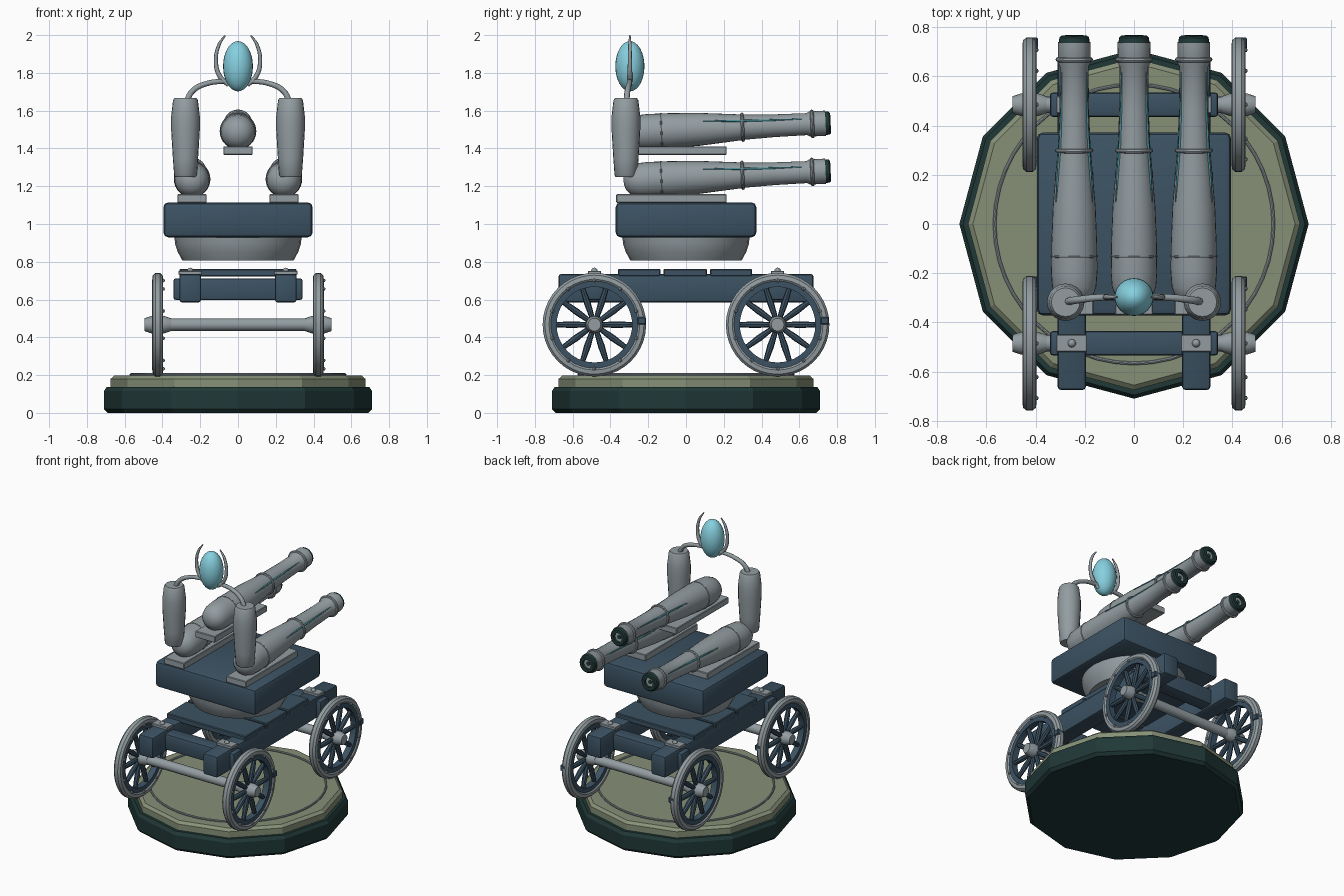
import bpy, bmesh, math
from mathutils import Vector, Matrix

if "Cube" in bpy.data.objects:
    bpy.data.objects.remove(bpy.data.objects["Cube"])


def material(name, rgb):
    m = bpy.data.materials.new(name)
    m.diffuse_color = (*rgb, 1)
    m.use_nodes = True
    m.node_tree.nodes["Principled BSDF"].inputs["Base Color"].default_value = m.diffuse_color
    return m


IRON = material("grey_iron", (0.29, 0.335, 0.355))
BLUE = material("slate_blue", (0.045, 0.085, 0.125))
SAGE = material("sage_green", (0.24, 0.28, 0.185))
DARK = material("dark_green", (0.014, 0.04, 0.038))
CYAN = material("pale_cyan", (0.24, 0.63, 0.74))
TEAL = material("teal", (0.06, 0.28, 0.33))


def finish(bm, name, mat, matrix=None, smooth=True):
    bmesh.ops.recalc_face_normals(bm, faces=bm.faces)
    me = bpy.data.meshes.new(name)
    bm.to_mesh(me)
    bm.free()
    if matrix is not None:
        me.transform(matrix)
    ob = bpy.data.objects.new(name, me)
    bpy.context.collection.objects.link(ob)
    me.materials.append(mat)
    if smooth:
        bpy.ops.object.select_all(action='DESELECT')
        ob.select_set(True)
        bpy.context.view_layer.objects.active = ob
        bpy.ops.object.shade_smooth_by_angle(angle=math.radians(35))
    return ob


def box(name, mat, center, size, bevel=0.0, segments=2):
    bm = bmesh.new()
    bmesh.ops.create_cube(bm, size=1)
    bmesh.ops.scale(bm, vec=size, verts=bm.verts)
    if bevel:
        bmesh.ops.bevel(bm, geom=bm.edges[:], offset=bevel, segments=segments,
                        profile=0.5, affect='EDGES')
    return finish(bm, name, mat, Matrix.Translation(center))


def lathe(name, mat, profile, matrix=None, n=24, ring=False, smooth=True):
    """Revolve (radius, height) points about z; ring closes the section."""
    bm = bmesh.new()
    rows = [[bm.verts.new((r * math.cos(2 * math.pi * i / n),
                           r * math.sin(2 * math.pi * i / n), z)) for i in range(n)]
            for r, z in profile]
    pairs = list(zip(rows, rows[1:])) + ([(rows[-1], rows[0])] if ring else [])
    for a, b in pairs:
        for i in range(n):
            j = (i + 1) % n
            bm.faces.new((a[i], a[j], b[j], b[i]))
    if not ring:
        bm.faces.new(rows[0][::-1])
        bm.faces.new(rows[-1])
    return finish(bm, name, mat, matrix, smooth)


def hoop(name, mat, radius, minor, matrix, n=32):
    section = [(radius + minor * math.cos(k * math.pi / 4),
                minor * math.sin(k * math.pi / 4)) for k in range(8)]
    return lathe(name, mat, section, matrix, n, ring=True)


def ball(name, mat, center, size, u=10, v=6):
    bm = bmesh.new()
    bmesh.ops.create_uvsphere(bm, u_segments=u, v_segments=v, radius=1)
    bmesh.ops.scale(bm, vec=size, verts=bm.verts)
    return finish(bm, name, mat, Matrix.Translation(center))


def along(start, direction):
    """Place a lathe at start, its axis running along direction."""
    q = Vector((0, 0, 1)).rotation_difference(Vector(direction))
    return Matrix.Translation(start) @ q.to_matrix().to_4x4()


def tube(name, mat, points, radii):
    cu = bpy.data.curves.new(name, 'CURVE')
    cu.dimensions = '3D'
    cu.bevel_depth = 1
    cu.bevel_resolution = 2
    cu.resolution_u = 6
    cu.use_fill_caps = True
    sp = cu.splines.new('BEZIER')
    sp.bezier_points.add(len(points) - 1)
    for bp, p, r in zip(sp.bezier_points, points, radii):
        bp.co, bp.radius = p, r
        bp.handle_left_type = bp.handle_right_type = 'AUTO'
    ob = bpy.data.objects.new(name, cu)
    bpy.context.collection.objects.link(ob)
    cu.materials.append(mat)
    return ob


# Twelve-sided plinth with a thin inlaid ring
lathe("plinth_foot", DARK, [(0.69, 0), (0.71, 0.02), (0.71, 0.115), (0.695, 0.137)],
      n=12, smooth=False)
lathe("plinth_top", SAGE, [(0.675, 0.13), (0.675, 0.18), (0.655, 0.197)], n=12, smooth=False)
hoop("plinth_ring", IRON, 0.567, 0.007, Matrix.Translation((0, 0, 0.203)), 48)

# Wheels and axles
AXLE_Z, AXLE_Y = 0.467, 0.485
for y in (-AXLE_Y, AXLE_Y):
    lathe("axle", IRON, [(0.033, -0.46), (0.033, 0.46)], along((0, y, AXLE_Z), (1, 0, 0)), 16)
    for x in (-0.425, 0.425):
        c = Vector((x, y, AXLE_Z))
        m = along(c, (1, 0, 0))
        lathe("wheel_tyre", IRON, [(0.228, -0.02), (0.24, -0.029), (0.262, -0.026), (0.274, -0.012),
                                   (0.274, 0.012), (0.262, 0.026), (0.24, 0.029), (0.228, 0.02)],
              m, 40, ring=True)
        lathe("wheel_felloe", BLUE, [(0.2, -0.022), (0.235, -0.022), (0.235, 0.022), (0.2, 0.022)],
              m, 40, ring=True)
        lathe("wheel_hub", IRON, [(0.034, -0.07), (0.046, -0.035), (0.046, 0.035), (0.034, 0.07)], m, 16)
        box("tyre_joint", BLUE, c + Vector((0.012, 0.25, 0.02)), (0.045, 0.045, 0.04), 0.005, 1)
        for k in range(10):
            a = k * math.pi / 5
            d = Vector((0, math.cos(a), math.sin(a)))
            lathe("spoke", BLUE, [(0.013, 0.03), (0.018, 0.12), (0.013, 0.21)], along(c, d), 8)
            a += math.pi / 10
            d = Vector((0.0, math.cos(a), math.sin(a)))
            ball("wheel_rivet", IRON, c + d * 0.234 + Vector((0.028, 0, 0)), (0.01,) * 3, 8, 5)

# Hub caps on the outer side
for y in (-AXLE_Y, AXLE_Y):
    for s in (-1, 1):
        lathe("hub_cap", IRON, [(0.033, 0), (0.033, 0.045)],
              along((s * 0.448, y, AXLE_Z), (s, 0, 0)), 16)

# Chassis rails, bolsters, straps and deck planks
for s in (-1, 1):
    box("side_rail", BLUE, (s * 0.253, 0, 0.66), (0.115, 1.35, 0.15), 0.014)
    box("bolster", BLUE, (0, s * AXLE_Y, 0.655), (0.685, 0.1, 0.115), 0.014)
    for y in (-AXLE_Y, AXLE_Y):
        box("rail_strap", IRON, (s * 0.253, y, 0.742), (0.125, 0.07, 0.02), 0.003, 1)
        ball("strap_bolt", IRON, (s * 0.253, y, 0.752), (0.017,) * 3)
for y0, y1 in ((-0.36, -0.135), (-0.12, 0.112), (0.127, 0.35)):
    box("deck_plank", BLUE, (0, (y0 + y1) / 2, 0.742), (0.62, y1 - y0, 0.04), 0.005, 1)

# Turret bowl and gun platform
lathe("turret_bowl", IRON, [(0.295, 0.808), (0.318, 0.85), (0.333, 0.895), (0.338, 0.94)], n=32)
box("gun_platform", BLUE, (0, 0, 1.022), (0.79, 0.745, 0.185), 0.026)


# Cannon: tapered barrel, bands, dark muzzle, side streaks and cradle
def cannon(x, z):
    slope = 0.048
    axis = Vector((0, 1, slope)).normalized()
    start = Vector((x, -0.33, z))
    m = along(start, axis)
    at = lambda t: along(start + axis * t, axis)
    profile = [(0.02, 0), (0.05, 0.012), (0.075, 0.035), (0.09, 0.075), (0.094, 0.13), (0.093, 0.25),
               (0.087, 0.4), (0.077, 0.52), (0.066, 0.65), (0.06, 0.8), (0.058, 0.97),
               (0.066, 0.985), (0.067, 1.07)]
    lathe("barrel", IRON, profile, m, 28)
    lathe("muzzle_lip", DARK, [(0.032, 1.065), (0.064, 1.065), (0.06, 1.09), (0.052, 1.097),
                               (0.032, 1.097)], m, 24, ring=True)
    lathe("muzzle_plug", IRON, [(0.034, 1.06), (0.034, 1.08)], m, 24)
    lathe("bore", DARK, [(0.014, 1.075), (0.014, 1.083)], m, 12)
    hoop("breech_band", IRON, 0.092, 0.005, at(0.2))
    hoop("middle_band", IRON, 0.069, 0.009, at(0.63))
    hoop("muzzle_collar", IRON, 0.066, 0.01, at(1.0))
    for s in (-1, 1):
        pts = []
        for t, r in ((0.42, 0.086), (0.52, 0.077), (0.65, 0.066), (0.8, 0.06), (0.95, 0.058)):
            a = math.radians(30)
            pts.append(start + axis * t + Vector((s * r * math.cos(a), 0, r * math.sin(a))))
        tube("barrel_streak", TEAL, pts, (0.002, 0.005, 0.006, 0.005, 0.002))
    box("cradle", IRON, (x, -0.077, z - 0.093), (0.155, 0.585, 0.045), 0.004, 1)


for x, z in ((-0.243, 1.228), (0.243, 1.228), (0, 1.482)):
    cannon(x, z)

# Pillars, curved arms and claws holding the crystal
YC = -0.297
for s in (-1, 1):
    lathe("pillar", IRON, [(0.055, 1.25), (0.06, 1.257), (0.067, 1.35), (0.076, 1.5), (0.076, 1.57),
                           (0.066, 1.655), (0.058, 1.667)], Matrix.Translation((s * 0.278, -0.318, 0)), 20)
    tube("curved_arm", IRON, [(s * 0.272, -0.315, 1.65), (s * 0.24, -0.31, 1.705), (s * 0.16, -0.3, 1.745),
                              (s * 0.06, YC, 1.757)], (0.016, 0.015, 0.014, 0.013))
    tube("claw", IRON, [(s * 0.05, YC, 1.735), (s * 0.098, YC, 1.785), (s * 0.117, YC, 1.86),
                        (s * 0.1, YC, 1.95), (s * 0.068, YC, 1.998)], (0.012, 0.013, 0.011, 0.009, 0.004))
ball("crystal", CYAN, (0, YC, 1.835), (0.079, 0.077, 0.133), 24, 16)
